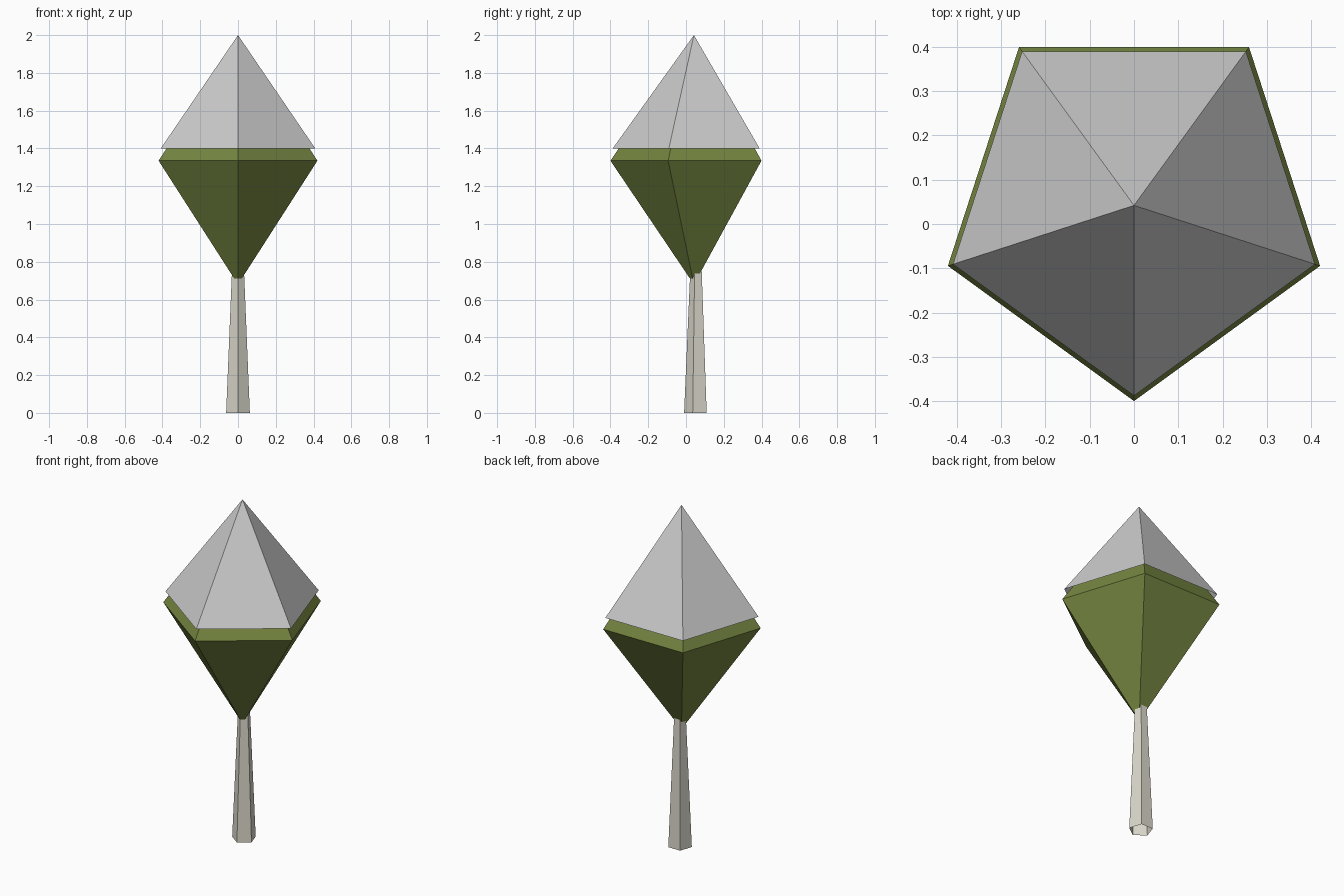
import bpy, math

old = bpy.data.objects.get("Cube")
if old:
    bpy.data.objects.remove(old, do_unlink=True)

SIDES = 5


def material(name, rgb):
    m = bpy.data.materials.new(name)
    m.use_nodes = True
    m.diffuse_color = (*rgb, 1)
    m.node_tree.nodes["Principled BSDF"].inputs["Base Color"].default_value = (*rgb, 1)
    return m


def tapered(name, center_y, rings, mat):
    """Five-sided open shell through (radius, z) rings; radius 0 is a point."""
    verts, faces, loops = [], [], []
    for radius, z in rings:
        count = SIDES if radius else 1
        start = len(verts)
        for i in range(count):
            a = -math.pi / 2 + math.tau * i / SIDES
            verts.append((radius * math.cos(a), center_y + radius * math.sin(a), z))
        loops.append([start + i % count for i in range(SIDES)])
    for low, high in zip(loops, loops[1:]):
        for i in range(SIDES):
            j = (i + 1) % SIDES
            quad = (low[i], low[j], high[j], high[i])
            faces.append(tuple(dict.fromkeys(quad)))
    mesh = bpy.data.meshes.new(name)
    mesh.from_pydata(verts, [], faces)
    mesh.materials.append(mat)
    obj = bpy.data.objects.new(name, mesh)
    bpy.context.collection.objects.link(obj)
    return obj


bark = material("pale bark", (0.70, 0.68, 0.59))
leaf = material("olive green", (0.18, 0.24, 0.053))
snow = material("snow grey", (0.60, 0.60, 0.60))

# Slim trunk, set slightly towards the back
tapered("trunk", 0.056, [(0.066, 0), (0.028, 0.88)], bark)

# Double-pointed crown
tapered("foliage", 0.042, [(0, 0.68), (0.442, 1.335), (0, 1.99)], leaf)

# Open snow cap overhanging the crown
tapered("snow_cap", 0.042, [(0.43, 1.4), (0, 2.0)], snow)
